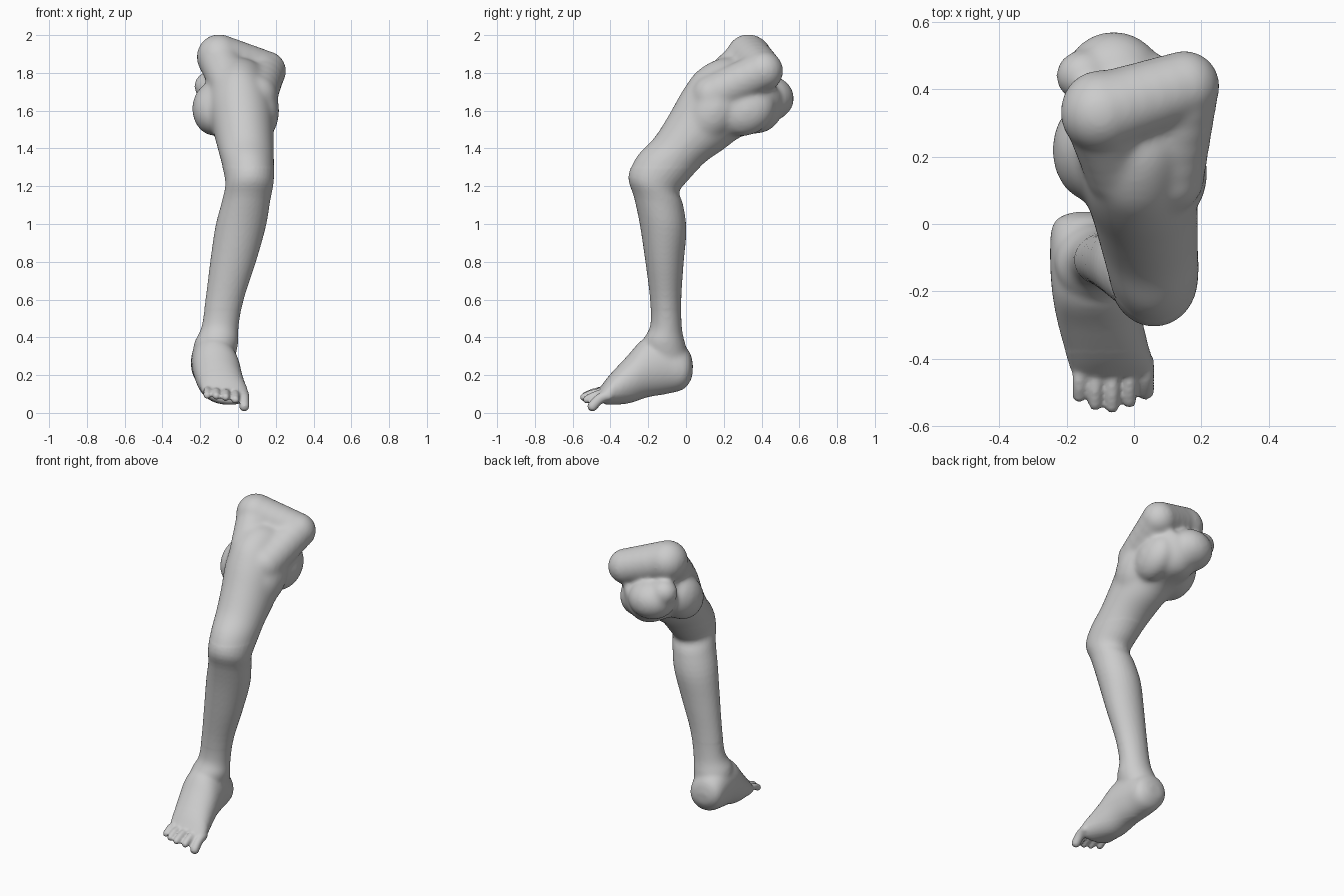
import bpy, bmesh, math
from mathutils import Vector, Matrix

if "Cube" in bpy.data.objects:
    bpy.data.objects.remove(bpy.data.objects["Cube"])

SIDES = 32
bm = bmesh.new()


def catmull(a, b, c, d, t):
    return [0.5 * (2 * q + (r - p) * t + (2 * p - 5 * q + 4 * r - s) * t * t
                   + (3 * q - p - 3 * r + s) * t ** 3) for p, q, r, s in zip(a, b, c, d)]


def loft(sections, roll=0.0, steps=4):
    """Skin oval sections: x min, x max, front (y, z), back (y, z)."""
    n = len(sections)
    rows = []
    for i in range(n - 1):
        pts = [sections[max(0, min(n - 1, i + k))] for k in (-1, 0, 1, 2)]
        rows += [catmull(*pts, j / steps) for j in range(steps)]
    rows.append(sections[-1])
    rings = []
    for x0, x1, yf, zf, yb, zb in rows:
        mid = Vector(((x0 + x1) / 2, (yf + yb) / 2, (zf + zb) / 2))
        ex = Vector(((x1 - x0) / 2, 0, 0))
        ef = Vector((0, (yf - yb) / 2, (zf - zb) / 2))
        ring = []
        for k in range(SIDES):
            a = 2 * math.pi * k / SIDES
            p = mid + ex * math.cos(a) + ef * math.sin(a)
            p.z -= roll * (p.x + 0.08)
            ring.append(bm.verts.new(p))
        rings.append(ring)
    faces = [bm.faces.new(rings[0][::-1]), bm.faces.new(rings[-1])]
    for a, b in zip(rings, rings[1:]):
        for k in range(SIDES):
            m = (k + 1) % SIDES
            faces.append(bm.faces.new((a[k], a[m], b[m], b[k])))
    bmesh.ops.recalc_face_normals(bm, faces=faces)


def blob(center, size, tilt=0.0):
    """Ellipsoid lump, tilted about x."""
    m = (Matrix.Translation(center) @ Matrix.Rotation(tilt, 4, 'X')
         @ Matrix.Diagonal((*size, 1)))
    bmesh.ops.create_uvsphere(bm, u_segments=16, v_segments=10, radius=1, matrix=m)


def chain(a, b, r0, r1, count, arch=0.0):
    """Row of overlapping balls from a to b, fused later into a tapered limb."""
    a, b = Vector(a), Vector(b)
    for i in range(count):
        t = i / (count - 1)
        r = r0 + (r1 - r0) * t
        blob(a.lerp(b, t) + Vector((0, 0, arch * math.sin(math.pi * t))), (r, r, r))


# shin, knee and thigh
loft([
    (-0.23, -0.03, -0.20, 0.25, 0.02, 0.22),
    (-0.235, 0.00, -0.23, 0.37, 0.00, 0.35),
    (-0.195, 0.003, -0.19, 0.46, -0.02, 0.44),
    (-0.172, 0.03, -0.19, 0.60, -0.025, 0.60),
    (-0.147, 0.095, -0.215, 0.80, -0.012, 0.80),
    (-0.12, 0.147, -0.245, 1.00, 0.002, 0.97),
    (-0.085, 0.17, -0.275, 1.14, -0.015, 1.10),
    (-0.067, 0.187, -0.305, 1.25, -0.035, 1.17),
    (-0.08, 0.192, -0.26, 1.36, 0.01, 1.23),
    (-0.105, 0.19, -0.17, 1.455, 0.10, 1.325),
    (-0.13, 0.19, -0.09, 1.58, 0.20, 1.395),
    (-0.16, 0.19, -0.01, 1.72, 0.30, 1.465),
    (-0.17, 0.18, 0.07, 1.82, 0.43, 1.49),
    (-0.16, 0.17, 0.20, 1.88, 0.50, 1.56),
    (-0.12, 0.13, 0.36, 1.86, 0.52, 1.67)])

# heel, instep and ball of the foot
loft([
    (-0.19, -0.09, 0.037, 0.25, 0.033, 0.18),
    (-0.242, -0.03, 0.01, 0.33, -0.01, 0.12),
    (-0.25, -0.008, -0.10, 0.40, -0.10, 0.095),
    (-0.243, 0.012, -0.22, 0.39, -0.20, 0.08),
    (-0.225, 0.03, -0.31, 0.30, -0.30, 0.05),
    (-0.20, 0.053, -0.40, 0.205, -0.39, 0.045),
    (-0.187, 0.057, -0.44, 0.155, -0.43, 0.05),
    (-0.17, 0.045, -0.455, 0.135, -0.445, 0.065)], roll=0.12)

# toes: x, tip y, tip z, radius
for x, y, z, r in [(-0.163, -0.51, 0.093, 0.021), (-0.115, -0.534, 0.09, 0.021),
                   (-0.065, -0.54, 0.083, 0.022), (-0.014, -0.525, 0.07, 0.022),
                   (0.033, -0.495, 0.035, 0.028)]:
    chain((x, -0.41, 0.105 - 0.12 * (x + 0.08)), (x, y, z), r, r, 12, 0.014)

# hip lumps and the ridges between them
chain((-0.10, 0.33, 1.885), (0.15, 0.41, 1.81), 0.122, 0.108, 6)
chain((-0.10, 0.34, 1.88), (-0.05, 0.16, 1.74), 0.12, 0.10, 6)
chain((0.15, 0.41, 1.81), (0.10, 0.14, 1.68), 0.107, 0.112, 6)
blob((-0.06, 0.43, 1.665), (0.15, 0.145, 0.125))
blob((-0.15, 0.44, 1.73), (0.085, 0.08, 0.08))
blob((-0.125, 0.22, 1.61), (0.12, 0.165, 0.135), 0.6)
blob((0.11, 0.15, 1.60), (0.11, 0.13, 0.18), -0.6)
blob((0.11, 0.32, 1.60), (0.10, 0.16, 0.13), 0.5)

# fuse the parts into one skin
mesh = bpy.data.meshes.new("leg")
bm.to_mesh(mesh)
bm.free()
leg = bpy.data.objects.new("leg", mesh)
bpy.context.collection.objects.link(leg)
remesh = leg.modifiers.new("fuse", 'REMESH')
remesh.mode = 'VOXEL'
remesh.voxel_size = 0.009
remesh.use_smooth_shade = True
fused = bpy.data.meshes.new_from_object(
    leg.evaluated_get(bpy.context.evaluated_depsgraph_get()))
leg.modifiers.clear()
leg.data = fused

# soften: toes lightly, ankle more, hip most
for name, test, times in [("all", lambda p: True, 4),
                          ("ankle", lambda p: 0.1 < p.z < 0.55 and p.y > -0.38, 20),
                          ("hip", lambda p: p.z > 1.3, 45)]:
    group = leg.vertex_groups.new(name=name)
    group.add([v.index for v in fused.vertices if test(v.co)], 1.0, 'REPLACE')
    smooth = leg.modifiers.new("soften_" + name, 'SMOOTH')
    smooth.vertex_group = name
    smooth.factor = 0.5
    smooth.iterations = times
